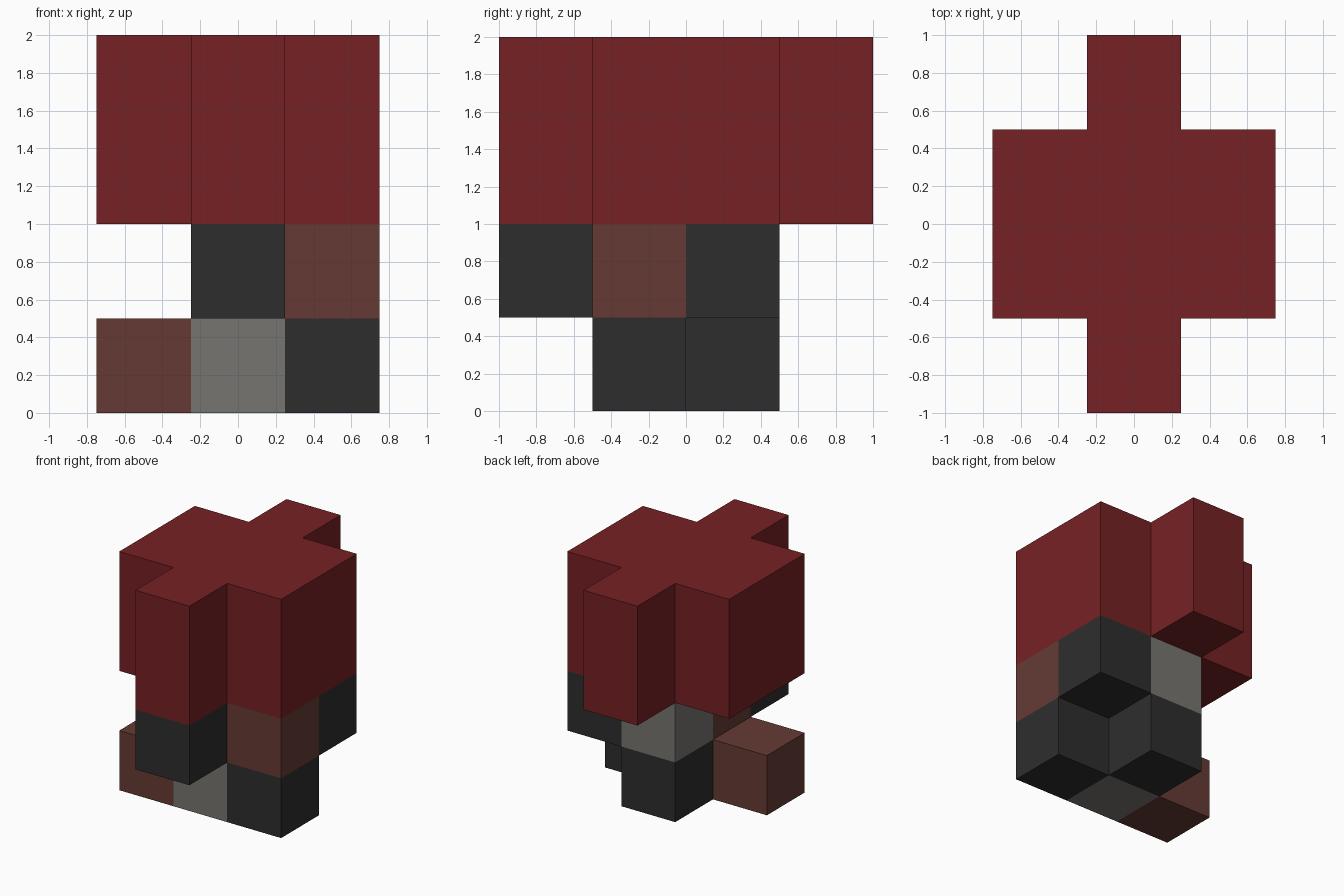
import bpy
import bmesh

cube = bpy.data.objects.get("Cube")
if cube:
    bpy.data.objects.remove(cube, do_unlink=True)

S = 0.5  # block size


def material(name, r, g, b):
    m = bpy.data.materials.new(name)
    m.use_nodes = True
    m.diffuse_color = (r, g, b, 1)
    bsdf = next(n for n in m.node_tree.nodes if n.type == "BSDF_PRINCIPLED")
    bsdf.inputs["Base Color"].default_value = (r, g, b, 1)
    bsdf.inputs["Roughness"].default_value = 0.9
    return m


red = material("deep red", 0.18, 0.0155, 0.018)
brown = material("reddish brown", 0.13, 0.042, 0.034)
dark = material("charcoal", 0.027, 0.027, 0.027)
grey = material("warm grey", 0.185, 0.178, 0.16)


def add_object(name, bm, mat):
    bmesh.ops.recalc_face_normals(bm, faces=bm.faces)
    mesh = bpy.data.meshes.new(name)
    bm.to_mesh(mesh)
    bm.free()
    mesh.materials.append(mat)
    obj = bpy.data.objects.new(name, mesh)
    bpy.context.collection.objects.link(obj)
    return obj


def block(name, x, y, z, mat):
    """One cube centred on x, y with its base at z."""
    bm = bmesh.new()
    bmesh.ops.create_cube(bm, size=S)
    obj = add_object(name, bm, mat)
    obj.location = (x, y, z + S / 2)


def prism(name, outline, base, height, mat):
    """Upright extrusion of a flat outline."""
    bm = bmesh.new()
    face = bm.faces.new([bm.verts.new((x, y, base)) for x, y in outline])
    ext = bmesh.ops.extrude_face_region(bm, geom=[face], use_keep_orig=True)
    top = [v for v in ext["geom"] if isinstance(v, bmesh.types.BMVert)]
    bmesh.ops.translate(bm, verts=top, vec=(0, 0, height))
    add_object(name, bm, mat)


# Cross-shaped upper mass: a quarter outline turned half round
half = [(0.75, -0.5), (0.75, 0.5), (0.25, 0.5),
        (0.25, 1), (-0.25, 1), (-0.25, 0.5)]
prism("upper_cross", half + [(-x, -y) for x, y in half], 2 * S, 2 * S, red)

# Bottom layer
block("base_right", -S, -S / 2, 0, brown)
block("base_middle", 0, -S / 2, 0, grey)
block("base_left", S, -S / 2, 0, dark)
block("base_back", 0, S / 2, 0, dark)

# Middle layer
block("middle_front", 0, -1.5 * S, S, dark)
block("middle_centre", 0, -S / 2, S, brown)
block("middle_back", 0, S / 2, S, grey)
block("middle_left_front", S, -S / 2, S, brown)
block("middle_left_back", S, S / 2, S, dark)
